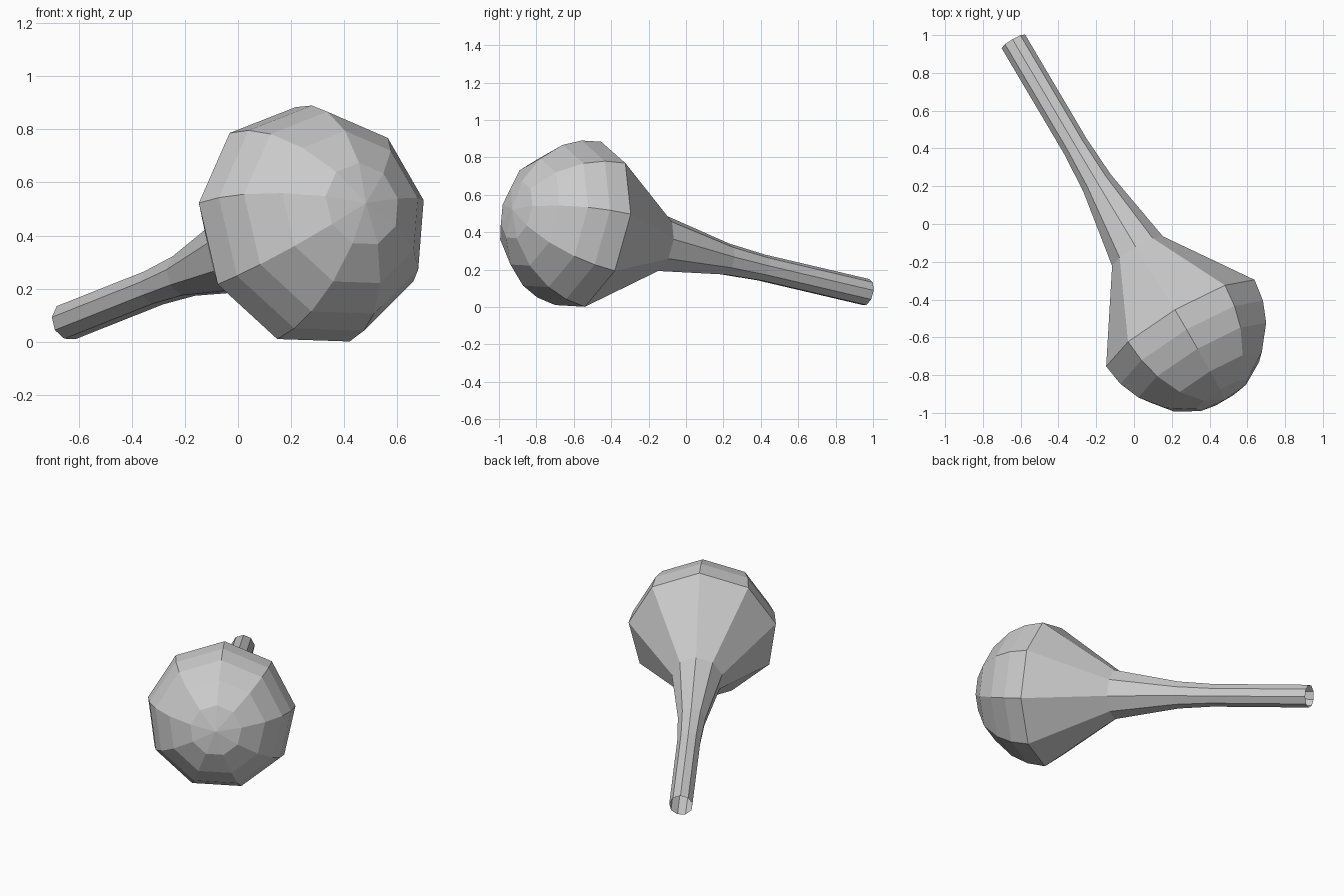
import bpy, bmesh
from math import sin, cos, radians, tau
from mathutils import Vector

if "Cube" in bpy.data.objects:
    bpy.data.objects.remove(bpy.data.objects["Cube"])

SIDES = 9
TIP = Vector((-0.638, 0.965, 0.078))          # centre of the open stem end
AXIS = Vector((0.499, -0.844, 0.198)).normalized()
UP = (Vector((0, 0, 1)) - AXIS.z * AXIS).normalized()
SIDE = AXIS.cross(UP)
if SIDE.x < 0:
    SIDE = -SIDE
START = radians(1.7)

# (distance along axis, radius): open stem, flared neck, bulb dome
PROFILE = [(0, 0.073), (0.66, 0.073), (0.89, 0.087), (1.32, 0.158),
           (1.783, 0.462), (1.903, 0.444), (2.013, 0.398),
           (2.133, 0.300), (2.217, 0.160)]
POLE = 2.246

# Bulb with stem: one faceted, lathed shell
bm = bmesh.new()
rings = []
for t, r in PROFILE:
    ring = []
    for i in range(SIDES):
        a = START + tau * i / SIDES
        ring.append(bm.verts.new(TIP + AXIS * t + (SIDE * sin(a) + UP * cos(a)) * r))
    rings.append(ring)
pole = bm.verts.new(TIP + AXIS * POLE)

for i in range(SIDES):
    j = (i + 1) % SIDES
    for lo, hi in zip(rings, rings[1:]):
        bm.faces.new((lo[i], lo[j], hi[j], hi[i]))
    bm.faces.new((rings[-1][i], rings[-1][j], pole))

# Consistent outward normals
bmesh.ops.recalc_face_normals(bm, faces=bm.faces)
bm.faces.ensure_lookup_table()
bm.normal_update()
if bm.faces[-1].normal.dot(AXIS) < 0:
    bmesh.ops.reverse_faces(bm, faces=bm.faces)

mesh = bpy.data.meshes.new("bulb_with_stem")
bm.to_mesh(mesh)
bm.free()
obj = bpy.data.objects.new("bulb_with_stem", mesh)
bpy.context.collection.objects.link(obj)
